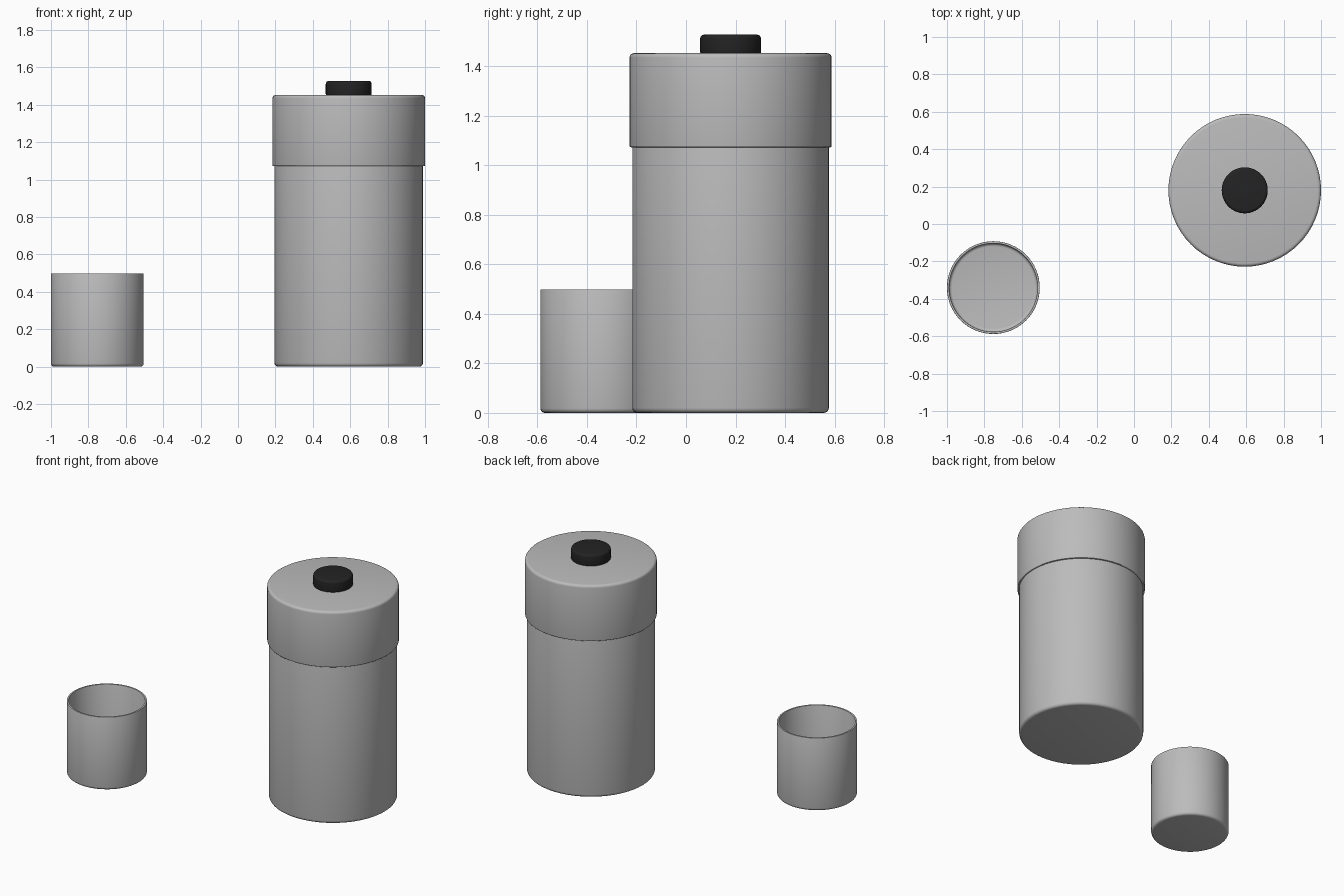
import bpy
import math

if "Cube" in bpy.data.objects:
    bpy.data.objects.remove(bpy.data.objects["Cube"])

SEGMENTS = 64


def material(name, value):
    mat = bpy.data.materials.new(name)
    mat.diffuse_color = (value, value, value, 1)
    mat.use_nodes = True
    mat.node_tree.nodes["Principled BSDF"].inputs["Base Color"].default_value = mat.diffuse_color
    return mat


def rounded(r, z, size, start, steps=4):
    """Quarter-circle corner points around centre (r, z), from angle start."""
    return [(r + size * math.cos(math.radians(start + 90 * i / steps)),
             z + size * math.sin(math.radians(start + 90 * i / steps)))
            for i in range(steps + 1)]


def lathe(name, profile, centre, mat):
    """Spin a (radius, height) profile and close both ends with flat caps."""
    verts, faces = [], []
    for r, z in profile:
        for s in range(SEGMENTS):
            a = 2 * math.pi * s / SEGMENTS
            verts.append((r * math.cos(a), r * math.sin(a), z))
    for k in range(len(profile) - 1):
        for s in range(SEGMENTS):
            t = (s + 1) % SEGMENTS
            faces.append((k * SEGMENTS + s, k * SEGMENTS + t,
                          (k + 1) * SEGMENTS + t, (k + 1) * SEGMENTS + s))
    last = (len(profile) - 1) * SEGMENTS
    faces.append(tuple(reversed(range(SEGMENTS))))
    faces.append(tuple(range(last, last + SEGMENTS)))
    mesh = bpy.data.meshes.new(name)
    mesh.from_pydata(verts, [], faces)
    mesh.materials.append(mat)
    obj = bpy.data.objects.new(name, mesh)
    obj.location = (centre[0], centre[1], 0)
    bpy.context.collection.objects.link(obj)
    bpy.context.view_layer.objects.active = obj
    obj.select_set(True)
    bpy.ops.object.shade_smooth_by_angle(angle=math.radians(40))
    obj.select_set(False)
    return obj


def drum(name, radius, bottom, top, low, high, centre, mat):
    """Solid cylinder with rounded lower and upper rims."""
    profile = (rounded(radius - low, bottom + low, low, -90)
               + rounded(radius - high, top - high, high, 0))
    return lathe(name, profile, centre, mat)


steel = material("brushed grey", 0.5)
black = material("knob black", 0.017)
flask = (0.592, 0.18)
cup = (-0.752, -0.34)

# Flask: body, wider lid and small round knob
drum("flask_body", 0.397, 0, 1.09, 0.02, 0.005, flask, steel)
drum("flask_lid", 0.408, 1.073, 1.453, 0.005, 0.018, flask, steel)
drum("lid_knob", 0.123, 1.45, 1.528, 0.008, 0.016, flask, black)

# Open cup: outer wall, thin rim, inner wall and rounded inner floor
R, H, WALL, FLOOR, FILLET = 0.248, 0.499, 0.012, 0.014, 0.016
inner = R - WALL
outside = rounded(R - 0.018, 0.018, 0.018, -90) + rounded(R - 0.003, H - 0.003, 0.003, 0, 2)
inside = (rounded(inner + 0.003, H - 0.003, 0.003, 90, 2)
          + rounded(inner - FILLET, FLOOR + FILLET, FILLET, -90)[::-1])
lathe("cup", outside + inside, cup, steel)
